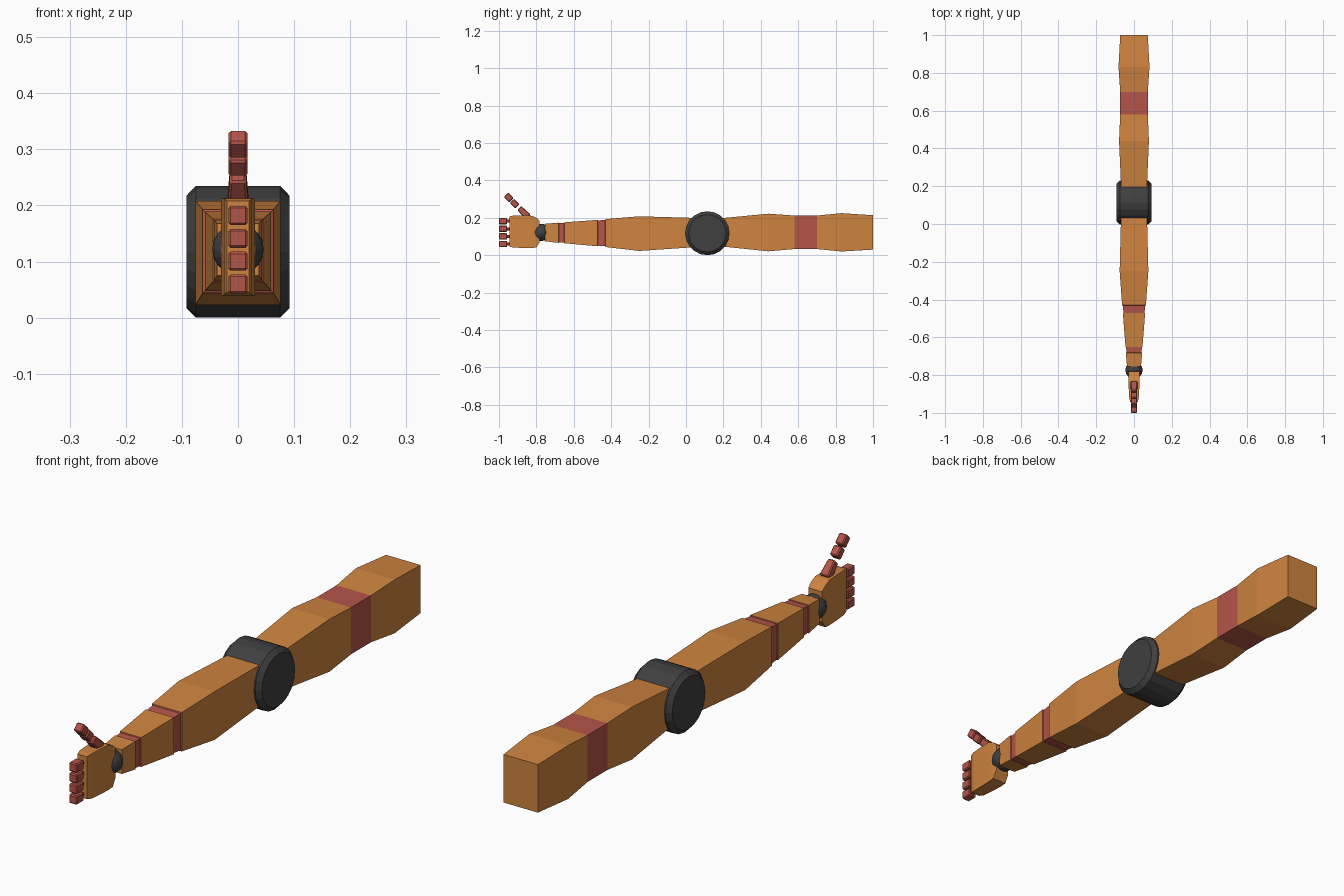
import bpy, bmesh, math
from mathutils import Matrix, Vector

if "Cube" in bpy.data.objects:
    bpy.data.objects.remove(bpy.data.objects["Cube"])


def material(name, rgb):
    m = bpy.data.materials.new(name)
    m.diffuse_color = (*rgb, 1)
    m.use_nodes = True
    m.node_tree.nodes["Principled BSDF"].inputs["Base Color"].default_value = m.diffuse_color
    return m


ORANGE = material("orange", (0.62, 0.23, 0.05))
RED = material("brick red", (0.46, 0.09, 0.065))
DARK = material("dark grey", (0.05, 0.05, 0.05))


def finish(name, bm, *mats):
    bmesh.ops.recalc_face_normals(bm, faces=bm.faces)
    me = bpy.data.meshes.new(name)
    bm.to_mesh(me)
    bm.free()
    for m in mats:
        me.materials.append(m)
    ob = bpy.data.objects.new(name, me)
    bpy.context.collection.objects.link(ob)
    return ob


def loft(bm, rings):
    """Skin a list of equal-length point rings and cap both ends."""
    rows = [[bm.verts.new(p) for p in r] for r in rings]
    n = len(rows[0])
    for a, b in zip(rows, rows[1:]):
        for i in range(n):
            j = (i + 1) % n
            bm.faces.new((a[i], a[j], b[j], b[i]))
    bm.faces.new(rows[0])
    bm.faces.new(rows[-1])


def limb(name, stations, bands):
    """Rectangular sections (y, half width, bottom, top); red in the bands."""
    bm = bmesh.new()
    loft(bm, [[(-w, y, a), (w, y, a), (w, y, b), (-w, y, b)]
              for y, w, a, b in stations])
    for f in bm.faces:
        y = f.calc_center_median().y
        f.material_index = int(any(lo < y < hi for lo, hi in bands))
    return finish(name, bm, ORANGE, RED)


# Upper arm with its red band
limb("upper_arm", [
    (0.12, 0.066, 0.05, 0.19), (0.21, 0.069, 0.045, 0.20),
    (0.44, 0.079, 0.021, 0.222), (0.58, 0.073, 0.033, 0.212),
    (0.70, 0.073, 0.033, 0.212), (0.83, 0.082, 0.020, 0.225),
    (1.0, 0.073, 0.030, 0.214)], [(0.58, 0.70)])

# Forearm tapering to the wrist, with two slightly sunk red bands
limb("forearm", [
    (0.11, 0.066, 0.05, 0.19), (0.03, 0.069, 0.042, 0.20),
    (-0.25, 0.076, 0.023, 0.208), (-0.43, 0.063, 0.044, 0.193),
    (-0.432, 0.059, 0.048, 0.189), (-0.470, 0.056, 0.051, 0.186),
    (-0.472, 0.059, 0.048, 0.189), (-0.65, 0.045, 0.064, 0.176),
    (-0.652, 0.042, 0.067, 0.173), (-0.680, 0.040, 0.069, 0.171),
    (-0.682, 0.043, 0.066, 0.174), (-0.755, 0.037, 0.075, 0.168)],
    [(-0.4711, -0.4309), (-0.6811, -0.6509)])

# Elbow drum with chamfered rims
bm = bmesh.new()
N = 20
loft(bm, [[(x, 0.114 + r * math.sin(t), 0.1175 - r * math.cos(t))
           for t in (2 * math.pi * i / N for i in range(N))]
          for x, r in ((-0.092, 0.1), (-0.075, 0.1175),
                       (0.075, 0.1175), (0.092, 0.1))])
finish("elbow_joint", bm, DARK)

# Wrist ball
bm = bmesh.new()
bmesh.ops.create_uvsphere(bm, u_segments=16, v_segments=10, radius=0.046,
                          matrix=Matrix.Translation((0, -0.773, 0.122)))
finish("wrist_ball", bm, DARK)

# Palm, thinner towards the knuckles
limb("palm", [
    (-0.943, 0.020, 0.046, 0.208), (-0.922, 0.025, 0.041, 0.212),
    (-0.87, 0.028, 0.039, 0.213), (-0.825, 0.030, 0.039, 0.211),
    (-0.80, 0.030, 0.041, 0.200), (-0.782, 0.029, 0.070, 0.183)], [])


def block(name, size, loc, tilt=0, flare=1, mat=RED):
    """Chamfered block; flare widens its lower (-z) end."""
    bm = bmesh.new()
    bmesh.ops.create_cube(bm, size=1)
    for v in bm.verts:
        k = flare if v.co.z < 0 else 1
        v.co = Vector((v.co.x * size[0] * k, v.co.y * size[1] * k,
                       v.co.z * size[2]))
    bmesh.ops.bevel(bm, geom=bm.edges[:], offset=0.004, segments=1,
                    affect='EDGES')
    bm.transform(Matrix.Translation(loc) @ Matrix.Rotation(tilt, 4, 'X'))
    return finish(name, bm, mat)


# Four stubby fingers and their thin knuckle pins
for i in range(4):
    z = 0.060 + i * 0.0407
    block(f"finger_{i + 1}", (0.034, 0.044, 0.034), (0, -0.978, z))
    block(f"knuckle_{i + 1}", (0.016, 0.03, 0.016), (0, -0.95, z))

# Thumb leaning forward at 45 degrees
T = math.radians(45)
block("thumb_base", (0.030, 0.030, 0.066), (0, -0.868, 0.229), T, 1.25)
block("thumb_middle", (0.033, 0.033, 0.040), (0, -0.916, 0.276), T)
block("thumb_tip", (0.033, 0.033, 0.041), (0, -0.948, 0.309), T)
